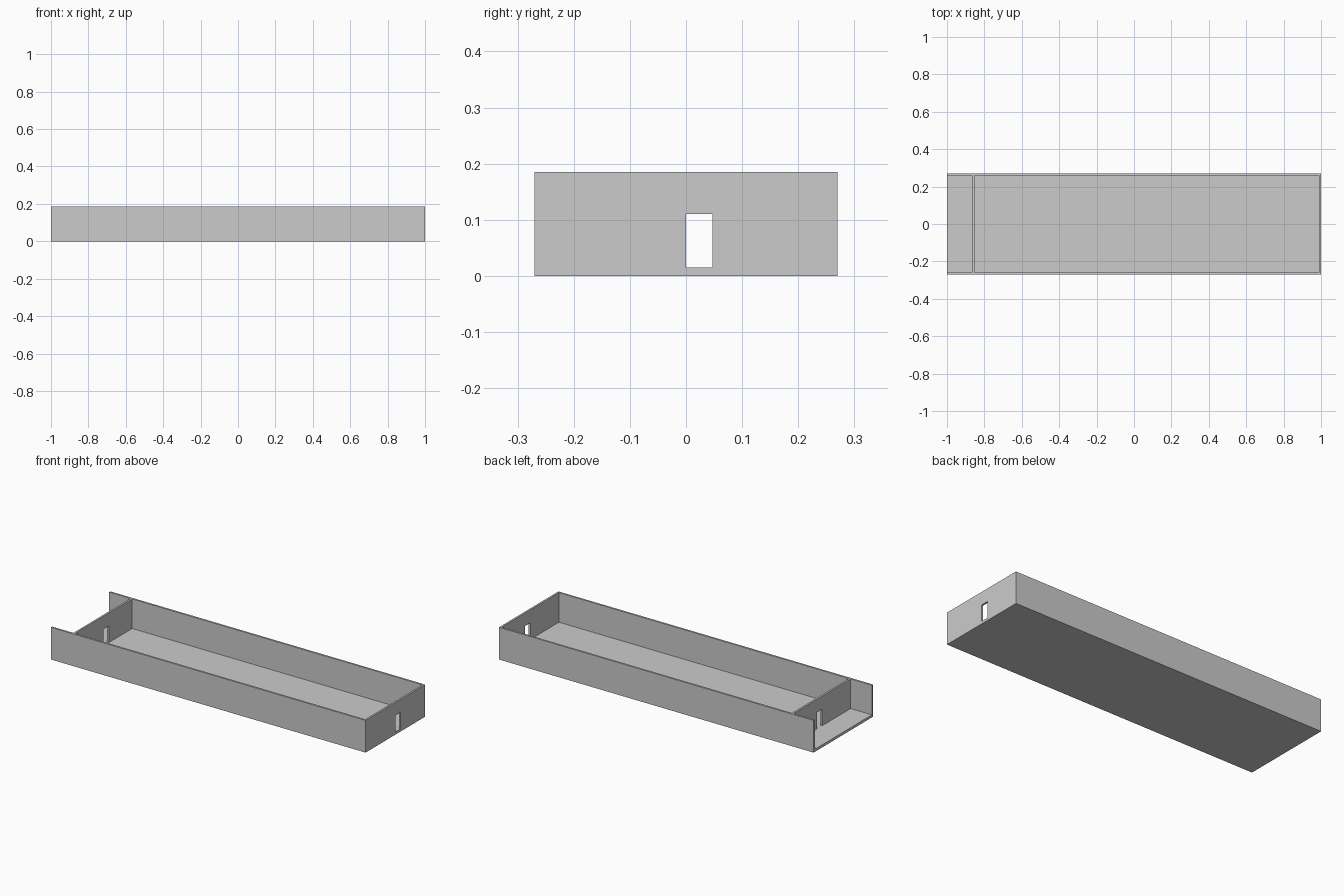
import bpy, bmesh

if "Cube" in bpy.data.objects:
    bpy.data.objects.remove(bpy.data.objects["Cube"])

L, W, H = 1.0, 0.27, 0.185      # half length, half width, height
T, FLOOR = 0.011, 0.015         # wall and floor thickness
DOOR_Y0, DOOR_Y1, DOOR_TOP = 0.0, 0.047, 0.11


def make_object(name, bm):
    bmesh.ops.recalc_face_normals(bm, faces=bm.faces)
    mesh = bpy.data.meshes.new(name)
    bm.to_mesh(mesh)
    bm.free()
    obj = bpy.data.objects.new(name, mesh)
    bpy.context.collection.objects.link(obj)
    return obj


def box(name, x0, x1, y0, y1, z0, z1):
    bm = bmesh.new()
    bmesh.ops.create_cube(bm, size=1)
    for v in bm.verts:
        v.co = (x1 if v.co.x > 0 else x0,
                y1 if v.co.y > 0 else y0,
                z1 if v.co.z > 0 else z0)
    return make_object(name, bm)


def door_wall(name, x0, x1):
    # Outline of a cross wall with a doorway rising from the floor
    y = W - T
    outline = [(-y, FLOOR), (DOOR_Y0, FLOOR), (DOOR_Y0, DOOR_TOP),
               (DOOR_Y1, DOOR_TOP), (DOOR_Y1, FLOOR), (y, FLOOR),
               (y, H), (-y, H)]
    bm = bmesh.new()
    face = bm.faces.new([bm.verts.new((x0, a, b)) for a, b in outline])
    ext = bmesh.ops.extrude_face_region(bm, geom=[face])
    verts = [g for g in ext["geom"] if isinstance(g, bmesh.types.BMVert)]
    bmesh.ops.translate(bm, verts=verts, vec=(x1 - x0, 0, 0))
    return make_object(name, bm)


# Floor slab
box("floor", -L, L, -W, W, 0, FLOOR)

# Long side walls
box("front_wall", -L, L, -W, -W + T, FLOOR, H)
box("back_wall", -L, L, W - T, W, FLOOR, H)

# Cross walls with doorways; the left end stays open as a porch
door_wall("right_end_wall", L - T, L)
door_wall("porch_wall", -0.865, -0.865 + T)
